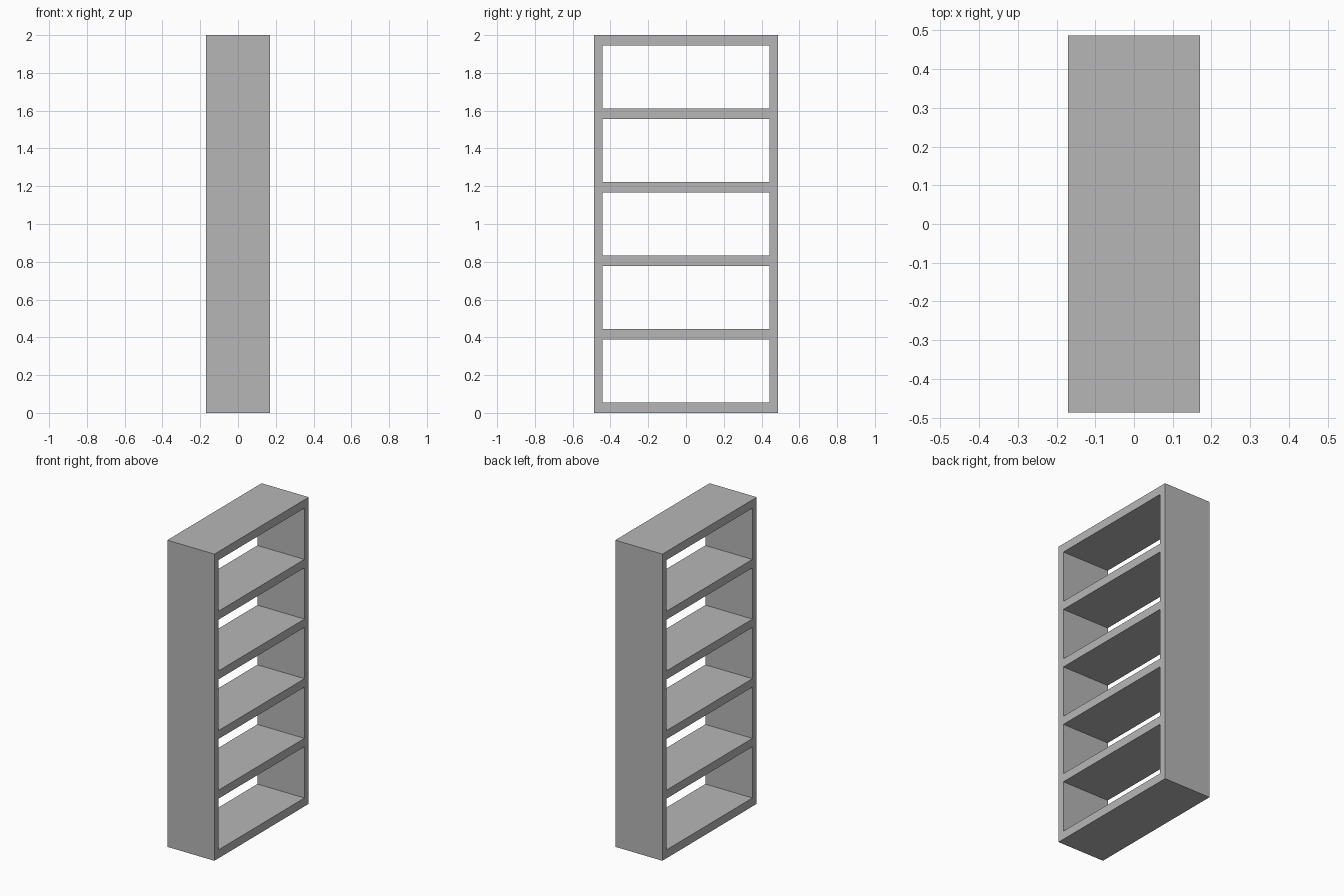
import bpy
import bmesh

cube = bpy.data.objects.get("Cube")
if cube:
    bpy.data.objects.remove(cube, do_unlink=True)

DEPTH = 0.34
HALF_WIDTH = 0.486
SIDE = 0.044          # upright thickness
HEIGHT = 2.0
BOARD = 0.055         # shelf thickness
BAYS = 5
OPENING = (HEIGHT - (BAYS + 1) * BOARD) / BAYS

# Plain grey finish
grey = bpy.data.materials.new("shelf_grey")
grey.use_nodes = True
colour = (0.47, 0.47, 0.47, 1)
grey.diffuse_color = colour
grey.node_tree.nodes["Principled BSDF"].inputs["Base Color"].default_value = colour

# Profile lines: uprights across the width, boards up the height
ys = [-HALF_WIDTH, SIDE - HALF_WIDTH, HALF_WIDTH - SIDE, HALF_WIDTH]
zs = []
for i in range(BAYS + 1):
    bottom = i * (BOARD + OPENING)
    zs += [bottom, bottom + BOARD]

# Ladder-shaped face with open bays, extruded through the depth
bm = bmesh.new()
grid = [[bm.verts.new((-DEPTH / 2, y, z)) for z in zs] for y in ys]
for i in range(len(ys) - 1):
    for j in range(len(zs) - 1):
        is_bay = i == 1 and j % 2 == 1
        if not is_bay:
            bm.faces.new((grid[i][j], grid[i + 1][j],
                          grid[i + 1][j + 1], grid[i][j + 1]))
extruded = bmesh.ops.extrude_face_region(bm, geom=bm.faces[:], use_keep_orig=True)
moved = [v for v in extruded["geom"] if isinstance(v, bmesh.types.BMVert)]
bmesh.ops.translate(bm, verts=moved, vec=(DEPTH, 0, 0))
bmesh.ops.recalc_face_normals(bm, faces=bm.faces[:])

mesh = bpy.data.meshes.new("bookcase_frame")
bm.to_mesh(mesh)
bm.free()
mesh.materials.append(grey)
frame = bpy.data.objects.new("bookcase_frame", mesh)
bpy.context.collection.objects.link(frame)
